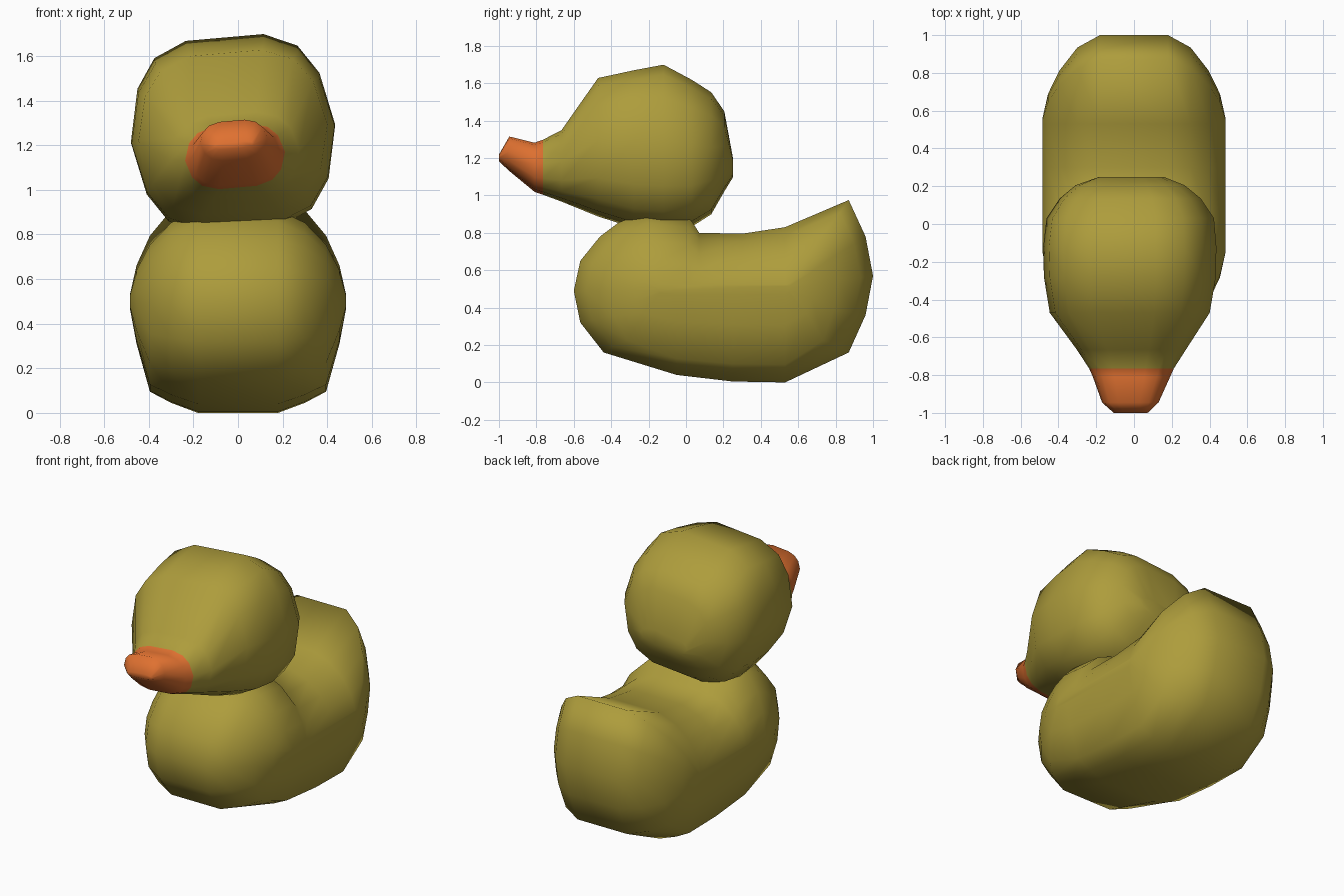
import bpy, bmesh, math
from mathutils import Matrix, Vector

if "Cube" in bpy.data.objects:
    bpy.data.objects.remove(bpy.data.objects["Cube"])


def material(name, rgb):
    m = bpy.data.materials.new(name)
    m.diffuse_color = (*rgb, 1)
    m.use_nodes = True
    m.node_tree.nodes["Principled BSDF"].inputs["Base Color"].default_value = m.diffuse_color
    return m


yellow = material("olive yellow", (0.42, 0.335, 0.045))
orange = material("beak orange", (0.74, 0.165, 0.03))


def loft(name, rings, mats):
    """Skin a list of equal-length point rings and cap both ends."""
    bm = bmesh.new()
    loops = [[bm.verts.new(p) for p in r] for r in rings]
    n = len(loops[0])
    for a, b in zip(loops, loops[1:]):
        for i in range(n):
            j = (i + 1) % n
            bm.faces.new((a[i], a[j], b[j], b[i]))
    bm.faces.new(loops[0])
    bm.faces.new(loops[-1])
    bmesh.ops.recalc_face_normals(bm, faces=bm.faces[:])
    for f in bm.faces:
        f.smooth = True
    me = bpy.data.meshes.new(name)
    bm.to_mesh(me)
    bm.free()
    for m in mats:
        me.materials.append(m)
    ob = bpy.data.objects.new(name, me)
    bpy.context.collection.objects.link(ob)
    return ob


# Body: side outline (y, z) shrunk towards a spine as it moves out sideways
outline = [(-0.60, 0.49), (-0.565, 0.32), (-0.44, 0.16), (-0.05, 0.04), (0.25, 0.005),
           (0.53, 0.0), (0.87, 0.16), (0.96, 0.36), (1.0, 0.57), (0.96, 0.78),
           (0.87, 0.975), (0.53, 0.83), (0.30, 0.795), (0.07, 0.80), (0.02, 0.88),
           (-0.22, 0.91), (-0.36, 0.855), (-0.46, 0.78), (-0.565, 0.65)]
# half width, scale along y, scale upwards, scale downwards
slices = [(0.18, 1, 1, 1), (0.30, 0.86, 0.86, 0.91), (0.395, 0.6, 0.62, 0.81),
          (0.455, 0.34, 0.34, 0.38), (0.485, 0.06, 0.06, 0.06)]


def body_ring(side, x, sy, up, down):
    ring = []
    for y, z in outline:
        cy = min(max(y, -0.12), 0.53)
        ring.append((side * x, cy + (y - cy) * sy,
                     0.5 + (z - 0.5) * (up if z > 0.5 else down)))
    return ring


loft("body", [body_ring(-1, *s) for s in reversed(slices)] +
     [body_ring(1, *s) for s in slices], [yellow])

# Head and beak: rounded sections along y (y, bottom, top, half width)
sections = [(-1.0, 1.185, 1.215, 0.09), (-0.945, 1.135, 1.31, 0.15),
            (-0.81, 1.025, 1.275, 0.205), (-0.765, 1.01, 1.29, 0.225),
            (-0.665, 0.975, 1.34, 0.29), (-0.47, 0.90, 1.615, 0.425),
            (-0.28, 0.84, 1.655, 0.457), (-0.12, 0.82, 1.685, 0.46),
            (0.03, 0.845, 1.605, 0.445), (0.135, 0.91, 1.54, 0.375),
            (0.205, 1.03, 1.44, 0.29), (0.25, 1.10, 1.20, 0.17)]
quarter = [(1, 0), (0.89, 0.55), (0.70, 0.85), (0.38, 1)]
half = quarter + [(-u, v) for u, v in reversed(quarter)]
shape = half + [(u, -v) for u, v in reversed(half[1:-1])]
# the head leans slightly to one side
lean = Matrix.Translation((-0.022, 0, 1.25)) @ Matrix.Rotation(math.radians(-5), 4, 'Y') \
    @ Matrix.Translation((0, 0, -1.25))
head = loft("head_and_beak",
            [[lean @ Vector((u * w, y, (t + b) / 2 + v * (t - b) / 2)) for u, v in shape]
             for y, b, t, w in sections], [yellow, orange])

# Beak colour on everything forward of the beak line
for f in head.data.polygons:
    f.material_index = 1 if f.center.y < -0.767 else 0
